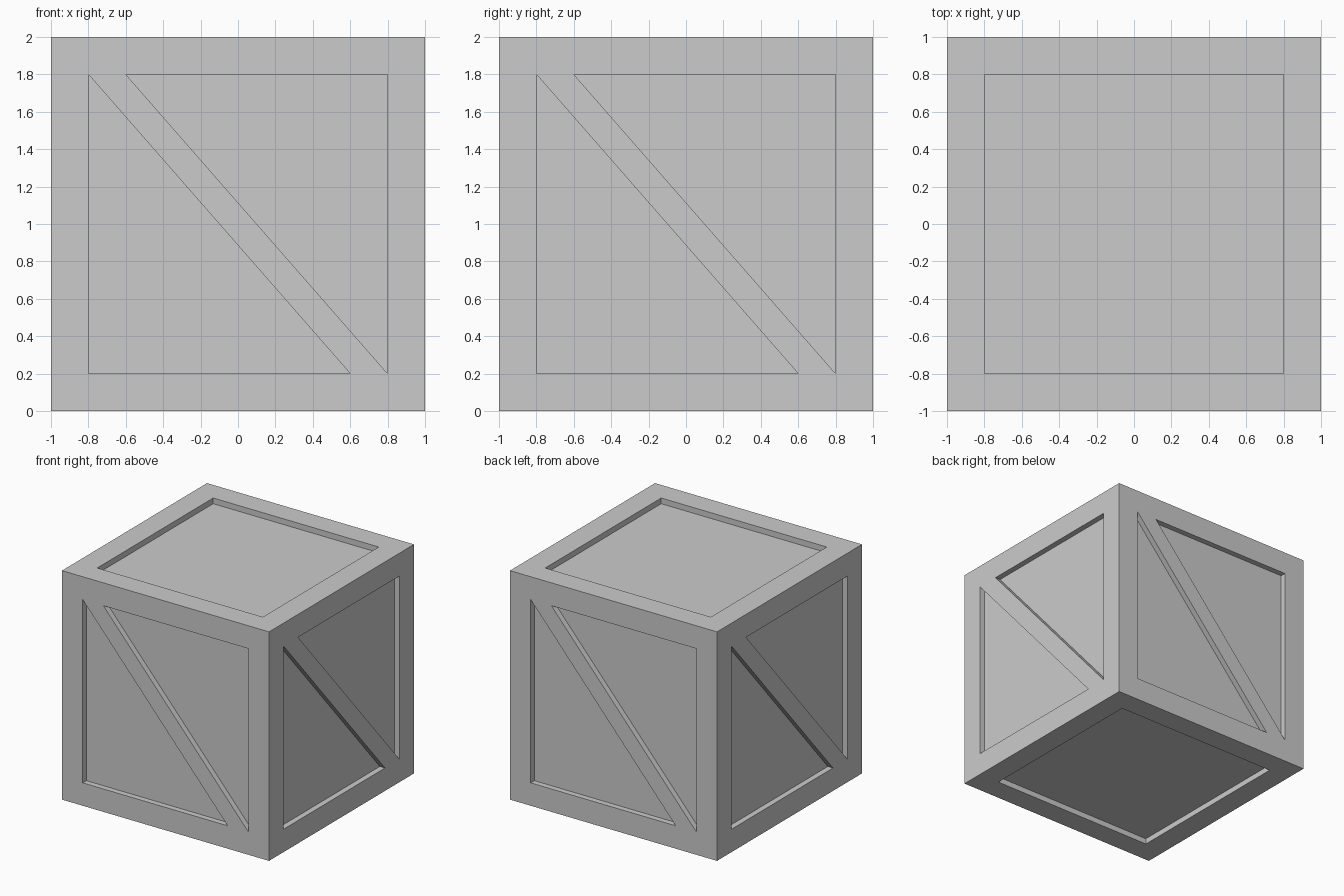
import bpy, bmesh
from math import pi
from mathutils import Matrix, Vector

if "Cube" in bpy.data.objects:
    bpy.data.objects.remove(bpy.data.objects["Cube"])

DEPTH = 0.05   # recess depth
IN = 0.8       # inner edge of the frame
BRACE = 0.2    # width of the diagonal brace along the frame

centre = Matrix.Translation((0, 0, 1))


def add_prism(bm, outline, matrix):
    """Prism over a front-facing (x, z) outline, sunk DEPTH into the y = -1 side."""
    face = bm.faces.new([bm.verts.new(matrix @ Vector((x, -1.1, z))) for x, z in outline])
    push = matrix.to_3x3() @ Vector((0, 0.1 + DEPTH, 0))
    result = bmesh.ops.extrude_face_region(bm, geom=[face], use_keep_orig=True)
    verts = [g for g in result["geom"] if isinstance(g, bmesh.types.BMVert)]
    bmesh.ops.translate(bm, verts=verts, vec=push)


# Solid crate body
bpy.ops.mesh.primitive_cube_add(size=2, location=(0, 0, 1))
crate = bpy.context.object
crate.name = "crate"

# Panel recesses: two triangles per side, leaving a diagonal brace
lower = [(-IN, IN), (-IN, -IN), (IN - BRACE, -IN)]
upper = [(-x, -z) for x, z in lower]
square = [(-IN, -IN), (IN, -IN), (IN, IN), (-IN, IN)]

bm = bmesh.new()
for k in range(4):
    turn = centre @ Matrix.Rotation(k * pi / 2, 4, 'Z')
    add_prism(bm, lower, turn)
    add_prism(bm, upper, turn)
# Square recess on the lid and the base
for sign in (1, -1):
    add_prism(bm, square, centre @ Matrix.Rotation(sign * pi / 2, 4, 'X'))
bmesh.ops.recalc_face_normals(bm, faces=bm.faces)
mesh = bpy.data.meshes.new("panel_recesses")
bm.to_mesh(mesh)
bm.free()
cutter = bpy.data.objects.new("panel_recesses", mesh)
bpy.context.collection.objects.link(cutter)
cutter.hide_render = True

# Carve the recesses, then discard the cutter
cut = crate.modifiers.new("recess", 'BOOLEAN')
cut.operation = 'DIFFERENCE'
cut.solver = 'EXACT'
cut.object = cutter
bpy.context.view_layer.objects.active = crate
bpy.ops.object.modifier_apply(modifier=cut.name)
bpy.data.objects.remove(cutter)
